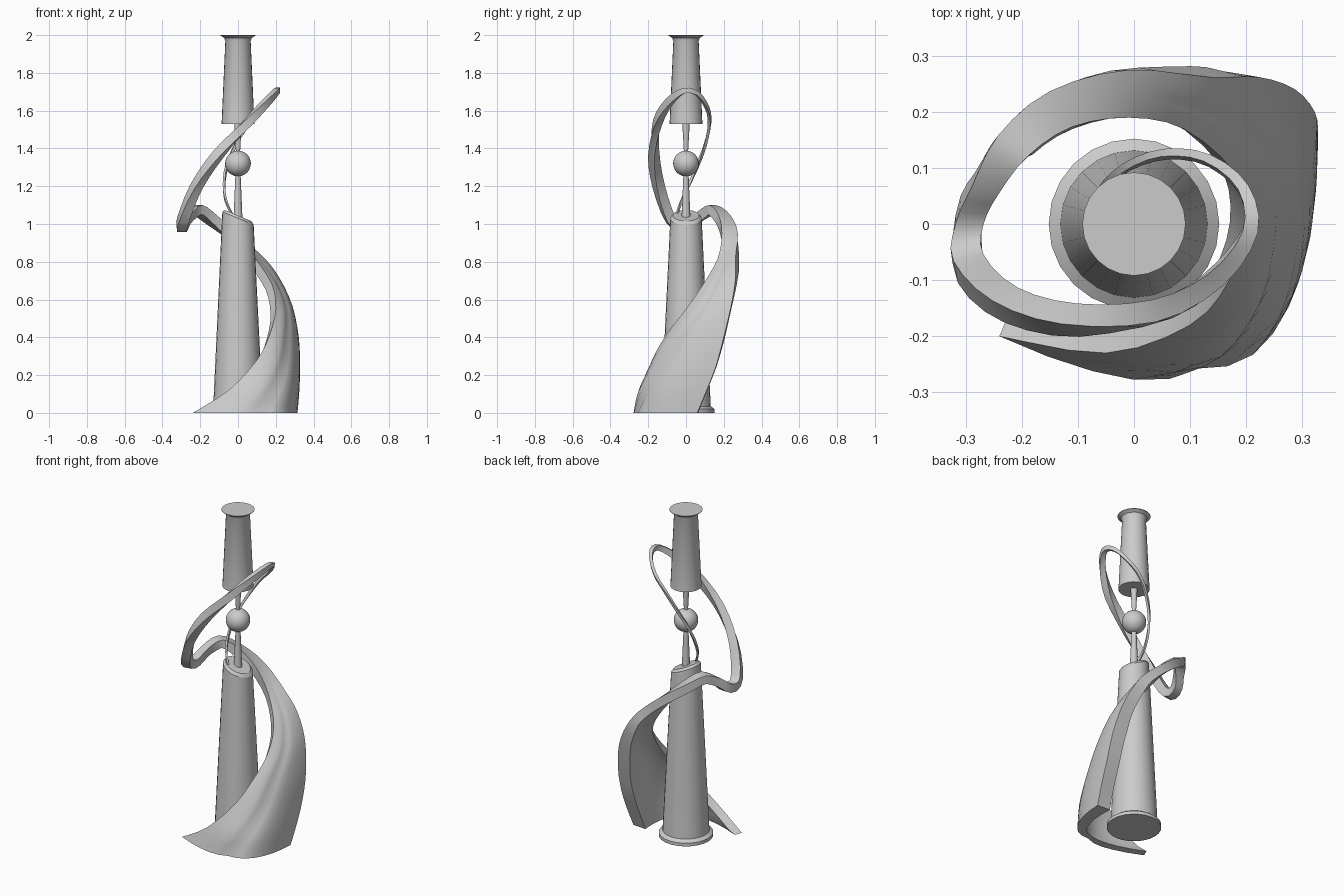
import bpy, math
from mathutils import Vector as V

if "Cube" in bpy.data.objects:
    bpy.data.objects.remove(bpy.data.objects["Cube"])


def make(name, verts, faces, angle=35):
    me = bpy.data.meshes.new(name)
    me.from_pydata([tuple(v) for v in verts], [], faces)
    ob = bpy.data.objects.new(name, me)
    bpy.context.collection.objects.link(ob)
    bpy.ops.object.select_all(action='DESELECT')
    ob.select_set(True)
    bpy.context.view_layer.objects.active = ob
    bpy.ops.object.mode_set(mode='EDIT')
    bpy.ops.mesh.select_all(action='SELECT')
    bpy.ops.mesh.normals_make_consistent(inside=False)
    bpy.ops.object.mode_set(mode='OBJECT')
    bpy.ops.object.shade_smooth_by_angle(angle=math.radians(angle))
    return ob


def tube_faces(rows, n):
    faces = [(i * n + j, i * n + (j + 1) % n, (i + 1) * n + (j + 1) % n, (i + 1) * n + j)
             for i in range(rows - 1) for j in range(n)]
    return faces + [tuple(range(n)), tuple(range((rows - 1) * n, rows * n))]


def lathe(name, profile, n=24):
    verts = [V((r * math.cos(2 * math.pi * j / n), r * math.sin(2 * math.pi * j / n), z))
             for r, z in profile for j in range(n)]
    return make(name, verts, tube_faces(len(profile), n))


# Lower column with a foot flange and a slanted top with a rounded rim
col = lathe("lower_column", [(0.152, 0), (0.152, 0.02), (0.131, 0.035), (0.083, 1.03), (0.07, 1.045)])
for v in col.data.vertices:
    if v.co.z > 1:
        v.co.z = min(v.co.z - 0.42 * v.co.x, 1.078)

# Upper column with a flared cap, and the rods holding the ball
lathe("upper_column", [(0.087, 1.53), (0.067, 1.97), (0.073, 1.985), (0.092, 1.997), (0.092, 2.0)])
lathe("lower_rod", [(0.024, 1.02), (0.013, 1.28)], 12)
lathe("upper_rod", [(0.01, 1.36), (0.02, 1.54)], 12)
bpy.ops.mesh.primitive_uv_sphere_add(segments=24, ring_count=16, radius=0.068, location=(0, 0, 1.32))
bpy.context.object.name = "ball"
bpy.ops.object.shade_smooth()

# Wide sheet: inner edge, middle and outer edge of each row
rows = [[V(p) for p in r] for r in (
    ((-0.24, -0.20, 0), (0.17, -0.26, 0), (0.315, 0.06, 0)),
    ((-0.05, -0.23, 0.12), (0.23, -0.20, 0.12), (0.325, 0.11, 0.12)),
    ((0.10, -0.18, 0.28), (0.27, -0.10, 0.26), (0.328, 0.16, 0.25)),
    ((0.17, -0.10, 0.42), (0.28, 0.0, 0.42), (0.322, 0.20, 0.40)),
    ((0.20, 0.0, 0.55), (0.27, 0.10, 0.56), (0.287, 0.24, 0.57)),
    ((0.18, 0.09, 0.68), (0.215, 0.17, 0.69), (0.222, 0.262, 0.71)))]

# Narrow ribbon: centre of each row and its width measured away from the axis
for x, y, z, w in (
        (0.115, 0.215, 0.82, 0.105), (-0.01, 0.232, 0.95, 0.085), (-0.13, 0.205, 1.045, 0.075),
        (-0.215, 0.14, 1.10, 0.065), (-0.265, 0.06, 1.06, 0.05), (-0.293, 0.0, 1.01, 0.05),
        (-0.295, -0.06, 1.035, 0.055), (-0.23, -0.125, 1.21, 0.05), (-0.115, -0.16, 1.39, 0.045),
        (0.035, -0.155, 1.55, 0.04), (0.145, -0.10, 1.66, 0.034), (0.207, -0.015, 1.72, 0.027),
        (0.195, 0.065, 1.70, 0.02), (0.13, 0.118, 1.62, 0.017), (0.05, 0.127, 1.535, 0.015),
        (-0.02, 0.10, 1.42, 0.014), (-0.063, 0.055, 1.31, 0.013), (-0.075, 0.01, 1.21, 0.012),
        (-0.06, -0.03, 1.12, 0.011), (-0.02, -0.055, 1.04, 0.01)):
    c = V((x, y, z))
    d = V((x, y, 0)).normalized() * w / 2
    rows.append([c - d, c, c + d])


def spline(p0, p1, p2, p3, t):
    return 0.5 * (2 * p1 + (p2 - p0) * t + (2 * p0 - 5 * p1 + 4 * p2 - p3) * t * t
                  + (3 * p1 - p0 - 3 * p2 + p3) * t ** 3)


# Smooth the rows along the path, then curve each row through its three points
fine = []
last = len(rows) - 1
for i in range(last):
    ring = [rows[max(0, min(last, i + k))] for k in (-1, 0, 1, 2)]
    for s in range(3):
        fine.append([spline(*(r[c] for r in ring), s / 3) for c in range(3)])
fine.append(rows[-1])

N = 12
ts = [k / N for k in range(N + 1)]
top = [[a * (1 - t) * (1 - 2 * t) + m * 4 * t * (1 - t) + b * t * (2 * t - 1) for t in ts]
       for a, m, b in fine]

# Thicken inwards along the surface normal, with a shallow groove down the sheet
verts = []
for i, row in enumerate(top):
    prev, nxt = top[max(i - 1, 0)], top[min(i + 1, len(top) - 1)]
    sheet = max(0, 1 - i / 20)
    thick = min(0.05, 1.1 * (row[-1] - row[0]).length)
    over, under = [], []
    for j, p in enumerate(row):
        across = row[min(j + 1, N)] - row[max(j - 1, 0)]
        n = across.cross(nxt[j] - prev[j]).normalized()
        edge = 0.035 * min(1, 2 * sheet) * max(0, ts[j] - 0.6) / 0.4
        q = p - n * (thick + edge)
        p = p - n * 0.02 * sheet * math.exp(-((ts[j] - 0.42) / 0.08) ** 2)
        for s in (p, q):
            s.z = 0 if i == 0 else max(s.z, 0.002)
        over.append(p)
        under.append(q)
    verts += over + under[::-1]
make("spiral_ribbon", verts, tube_faces(len(top), 2 * N + 2))
